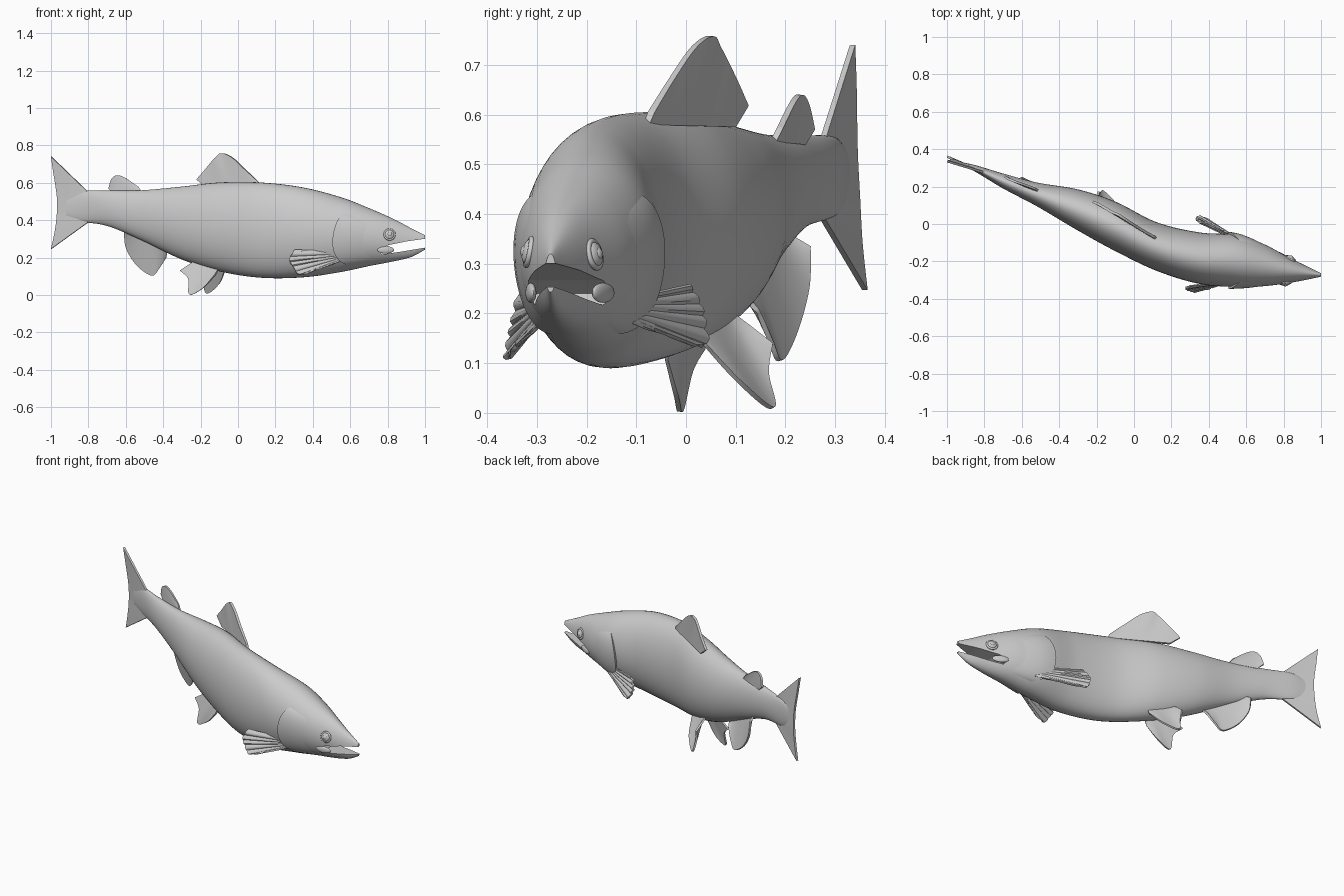
import bpy, bmesh
from math import sin, cos, pi, radians, atan2
from mathutils import Vector

cube = bpy.data.objects.get("Cube")
if cube:
    bpy.data.objects.remove(cube, do_unlink=True)

grey = bpy.data.materials.new("plain grey")
grey.use_nodes = True
grey.diffuse_color = (0.6, 0.6, 0.6, 1)
grey.node_tree.nodes["Principled BSDF"].inputs["Base Color"].default_value = grey.diffuse_color


def add_object(name, bm):
    bmesh.ops.recalc_face_normals(bm, faces=bm.faces)
    mesh = bpy.data.meshes.new(name)
    bm.to_mesh(mesh)
    bm.free()
    obj = bpy.data.objects.new(name, mesh)
    bpy.context.collection.objects.link(obj)
    mesh.materials.append(grey)
    return obj


def finish(obj, angle=40):
    """Apply modifiers and shade smooth, keeping hard edges."""
    bpy.ops.object.select_all(action='DESELECT')
    obj.select_set(True)
    bpy.context.view_layer.objects.active = obj
    bpy.ops.object.convert(target='MESH')
    bpy.ops.object.shade_smooth_by_angle(angle=radians(angle))


def grid_mesh(rows, closed=False):
    """Skin a list of point rows; closed rows become capped rings."""
    bm = bmesh.new()
    verts = [[bm.verts.new(p) for p in row] for row in rows]
    count = len(rows[0])
    for r, s in zip(verts, verts[1:]):
        for i in range(count if closed else count - 1):
            j = (i + 1) % count
            bm.faces.new((r[i], r[j], s[j], s[i]))
    if closed:
        bm.faces.new(verts[0])
        bm.faces.new(verts[-1])
    return bm


def spline(points, t):
    """Smooth curve through the points, t from 0 to 1."""
    pts = [Vector(p) for p in points]
    last = len(pts) - 1
    i = min(int(t * last), last - 1)
    f = t * last - i
    a, b = pts[i], pts[i + 1]
    before, after = pts[max(i - 1, 0)], pts[min(i + 2, last)]
    m, n = (b - before) / 2, (after - a) / 2
    return (a * (2*f**3 - 3*f**2 + 1) + m * (f**3 - 2*f**2 + f)
            + b * (3*f**2 - 2*f**3) + n * (f**3 - f**2))


# Body stations: x, right side y, left side y, belly z, back z
stations = [
    (-.92, .315, .33, .42, .53), (-.85, .28, .315, .395, .555),
    (-.7, .19, .27, .37, .558), (-.52, .095, .222, .295, .56),
    (-.3, -.035, .185, .19, .58), (-.1, -.145, .12, .127, .602),
    (.12, -.25, .01, .093, .602), (.35, -.32, -.045, .095, .575),
    (.56, -.337, -.06, .125, .52), (.7, -.332, -.11, .155, .465),
    (.83, -.315, -.18, .18, .408), (.93, -.297, -.228, .205, .355),
    (1, -.283, -.262, .243, .32)]


def section(x):
    """Body section at x, with slopes fitted to the uneven spacing."""
    def slope(k):
        a, b = stations[max(k - 1, 0)], stations[min(k + 1, len(stations) - 1)]
        return (Vector(b) - Vector(a)) / (b[0] - a[0])
    i = max(k for k in range(len(stations) - 1) if stations[k][0] <= x)
    a, b = Vector(stations[i]), Vector(stations[i + 1])
    h = b[0] - a[0]
    f = (x - a[0]) / h
    return (a * (2*f**3 - 3*f**2 + 1) + slope(i) * h * (f**3 - 2*f**2 + f)
            + b * (3*f**2 - 2*f**3) + slope(i + 1) * h * (f**3 - f**2))


def skin(x, angle, lift=0):
    """Point on the body; angle 0 is the left flank, a quarter turn the back."""
    _, right, left, belly, back = section(x)
    return Vector((x, (left + right) / 2 + ((left - right) / 2 + lift) * cos(angle),
                   (back + belly) / 2 + ((back - belly) / 2 + lift) * sin(angle)))


# Body with the open mouth cut out
length, sides = 90, 48
start, end = stations[0][0], stations[-1][0]
body = add_object("body", grid_mesh(
    [[skin(start + (end - start) * k / length, 2 * pi * i / sides) for i in range(sides)]
     for k in range(length + 1)], closed=True))

mouth = [(1.05, .308), (.9, .287), (.8, .266), (.75, .24), (.77, .217), (.87, .232), (1.05, .262)]
cutter = add_object("mouth_cutter", grid_mesh(
    [[(x, y, z) for x, z in mouth] for y in (-.6, .1)], closed=True))
cutter.hide_render = True
cut = body.modifiers.new("mouth", 'BOOLEAN')
cut.operation, cut.solver, cut.object = 'DIFFERENCE', 'EXACT', cutter
finish(body)
bpy.data.objects.remove(cutter, do_unlink=True)


def fin(name, base, edge, thickness=.01, ripple=0, rays=40, steps=12):
    """Fan of rays from a straight base to a curved free edge."""
    a, b = Vector(base[0]), Vector(base[1])
    middle = spline(edge, .5)
    normal = (b - a).cross(middle - a).normalized()
    rows = []
    for k in range(steps + 1):
        f = k / steps
        rows.append([a.lerp(b, i / rays).lerp(spline(edge, i / rays), f)
                     + normal * ripple * sin(pi * f / 2) * sin(i * pi / 3)
                     for i in range(rays + 1)])
    obj = add_object(name, grid_mesh(rows))
    solid = obj.modifiers.new("thickness", 'SOLIDIFY')
    solid.thickness, solid.offset = thickness, 0
    finish(obj)


# Fins along the middle
fin("tail_fin", [(-.8, .275, .55), (-.8, .275, .39)],
    [(-.998, .335, .74), (-.985, .338, .65), (-.967, .34, .53),
     (-.967, .345, .43), (-.978, .35, .34), (-.998, .36, .247)], .012)
fin("dorsal_fin", [(.12, -.08, .58), (-.17, .095, .575)],
    [(.11, -.07, .605), (.04, -.03, .67), (-.03, .015, .735), (-.085, .05, .758),
     (-.12, .065, .735), (-.17, .095, .675), (-.22, .12, .618)], .014)
fin("adipose_fin", [(-.51, .175, .545), (-.66, .235, .54)],
    [(-.53, .19, .575), (-.6, .215, .625), (-.645, .23, .64),
     (-.675, .243, .62), (-.69, .255, .57)], .012)
fin("anal_fin", [(-.37, .1, .25), (-.6, .2, .36)],
    [(-.385, .145, .205), (-.42, .17, .145), (-.46, .19, .105),
     (-.54, .22, .16), (-.595, .245, .25), (-.605, .25, .335)])

# Paired fins, swept differently because the body is bent
fin("right_pelvic_fin", [(-.1, -.035, .15), (-.22, .02, .19)],
    [(-.12, -.04, .11), (-.19, -.02, .035), (-.26, -.01, .004),
     (-.265, .01, .085), (-.31, .035, .13)])
fin("left_pelvic_fin", [(-.07, .03, .16), (-.2, .09, .2)],
    [(-.07, .04, .135), (-.1, .11, .06), (-.165, .175, .01),
     (-.185, .165, .08), (-.19, .175, .14)])
fin("right_pectoral_fin", [(.55, -.3, .23), (.55, -.29, .18)],
    [(.3, -.335, .24), (.275, -.345, .19), (.295, -.353, .15),
     (.33, -.36, .11), (.42, -.34, .14)], .01, .004)
fin("left_pectoral_fin", [(.6, -.11, .23), (.6, -.11, .18)],
    [(.36, .005, .255), (.335, .025, .22), (.335, .035, .18),
     (.37, .035, .135), (.47, -.03, .16)], .01, .004)


# Gill covers: raised patches of the flank that fade out forwards
def gill_cover(name, left):
    rows = []
    for k in range(-1, 13):
        u = max(k, 0) / 12
        row = []
        for i in range(33):
            t = i / 16 - 1
            angle = radians(-12 + 48 * t)
            x = .505 + (.06 if t > 0 else .1) * t * t + .2 * u
            lift = -.015 if k < 0 else .012 * (1 - t**4) * (1 - u) - .003 * u
            row.append(skin(x, angle if left else pi - angle, lift))
        rows.append(row)
    finish(add_object(name, grid_mesh(rows)))


def ball(name, place, size, rotation):
    bm = bmesh.new()
    bmesh.ops.create_uvsphere(bm, u_segments=32, v_segments=16, radius=1)
    bmesh.ops.scale(bm, vec=size, verts=bm.verts)
    obj = add_object(name, bm)
    obj.location, obj.rotation_euler = place, rotation
    finish(obj)


def eye(side, x, facing):
    left = side == "left"
    angle = radians(13)
    centre = skin(x, angle if left else pi - angle)
    turn = Vector(facing).to_track_quat('Z', 'Y').to_euler()
    out = Vector(facing).normalized()
    ball(side + "_eye", centre, (.026, .026, .014), turn)
    ball(side + "_pupil", centre + out * .01, (.012, .012, .007), turn)
    bpy.ops.mesh.primitive_torus_add(major_radius=.027, minor_radius=.006, major_segments=32,
                                     minor_segments=10, location=centre, rotation=turn)
    ring = bpy.context.object
    ring.name = side + "_eyelid"
    ring.data.materials.append(grey)
    finish(ring)


# Jaw corner plates, gill covers and eyes on each side
for side in ("left", "right"):
    left = side == "left"
    gill_cover(side + "_gill_cover", left)
    angle = radians(-27) if left else pi + radians(27)
    rear, front = skin(.76, angle), skin(.82, angle)
    heading = atan2(front.y - rear.y, front.x - rear.x)
    ball(side + "_jaw_plate", (rear + front) / 2, (.045, .01, .02), (0, 0, heading))
eye("left", .835, (.4, .85, .2))
eye("right", .81, (.1, -1, .2))
